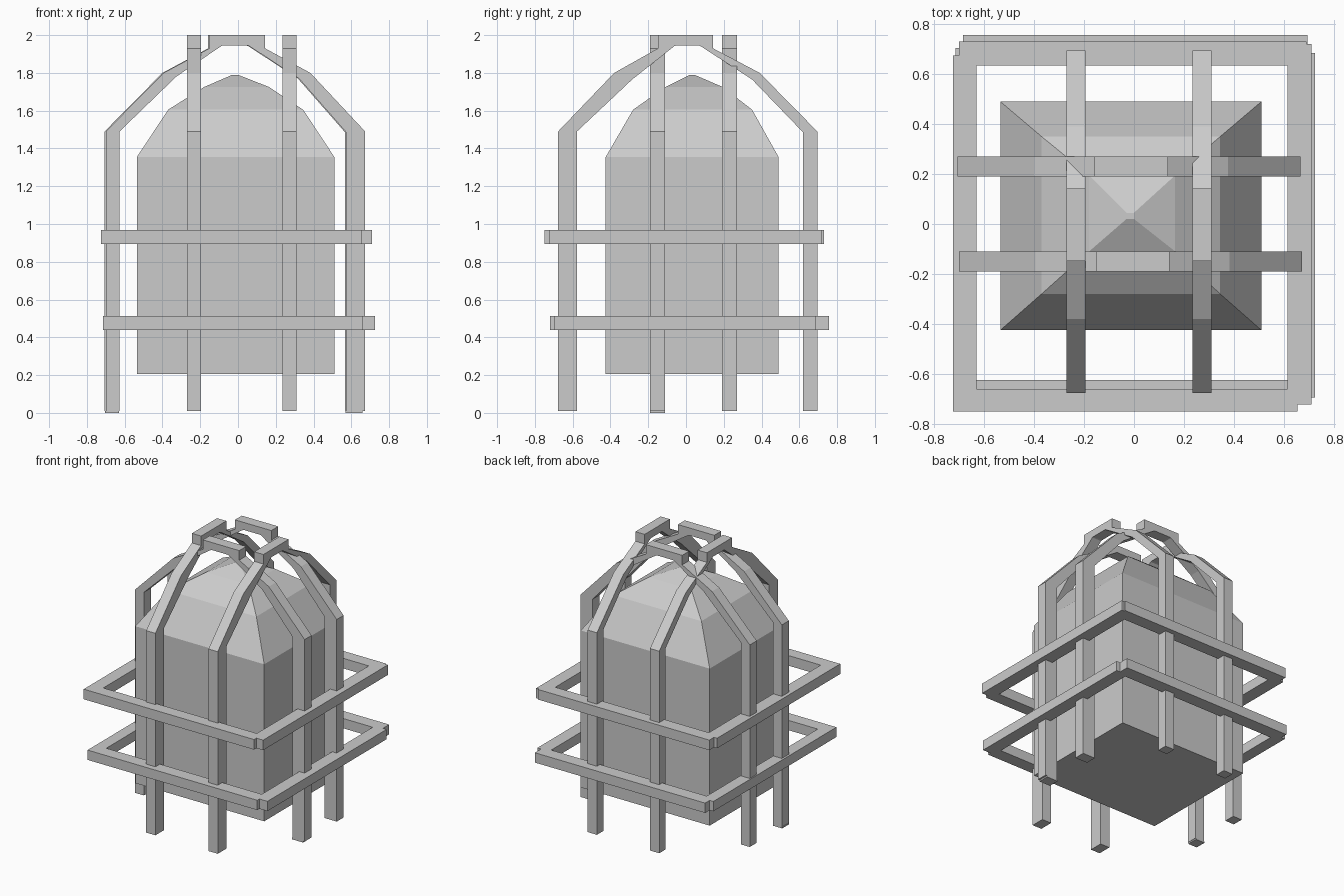
import bpy, bmesh

if "Cube" in bpy.data.objects:
    bpy.data.objects.remove(bpy.data.objects["Cube"])


def mesh_object(name, verts, faces):
    mesh = bpy.data.meshes.new(name)
    mesh.from_pydata(verts, [], faces)
    bm = bmesh.new()
    bm.from_mesh(mesh)
    bmesh.ops.recalc_face_normals(bm, faces=bm.faces)
    bm.to_mesh(mesh)
    bm.free()
    obj = bpy.data.objects.new(name, mesh)
    bpy.context.collection.objects.link(obj)
    return obj


def box(name, x, y, z):
    verts = [(a, b, c) for a in x for b in y for c in z]
    return mesh_object(name, verts, [(0, 1, 3, 2), (4, 6, 7, 5), (0, 4, 5, 1),
                                     (2, 3, 7, 6), (0, 2, 6, 4), (1, 5, 7, 3)])


def loft(name, rings):
    """Join equal-length rings of points into a closed skin."""
    n = len(rings[0])
    verts = [p for ring in rings for p in ring]
    faces = [(k * n + i, k * n + (i + 1) % n, (k + 1) * n + (i + 1) % n, (k + 1) * n + i)
             for k in range(len(rings) - 1) for i in range(n)]
    last = (len(rings) - 1) * n
    faces += [tuple(range(n)), tuple(range(last, last + n))]
    return mesh_object(name, verts, faces)


def rib(name, outer, inner, side, along_x):
    """Bent bar: outer and inner paths swept between the two side positions."""
    rings = []
    for (a, za), (b, zb) in zip(outer, inner):
        ring = [(a, side[0], za), (a, side[1], za), (b, side[1], zb), (b, side[0], zb)]
        rings.append(ring if along_x else [(s, u, z) for u, s, z in ring])
    return loft(name, rings)


# Stepped, tapering central body: x range, y range, height
levels = [(-0.535, 0.51, -0.425, 0.49, 0.205), (-0.535, 0.51, -0.425, 0.49, 1.355),
          (-0.37, 0.345, -0.28, 0.35, 1.605), (-0.18, 0.165, -0.11, 0.195, 1.725),
          (-0.03, 0.0, 0.02, 0.045, 1.79)]
loft("body", [[(x0, y0, z), (x1, y0, z), (x1, y1, z), (x0, y1, z)]
              for x0, x1, y0, y1, z in levels])

# Side-to-side ribs
for name, side, dx in (("front", (-0.19, -0.11), 0.003), ("back", (0.19, 0.27), -0.003)):
    outer = [(-0.703, 0.01), (-0.703, 1.49), (-0.397, 1.80), (-0.155, 1.93), (-0.155, 2.0),
             (0.14, 2.0), (0.14, 1.93), (0.38, 1.80), (0.67, 1.49), (0.67, 0.01)]
    inner = [(-0.63, 0.01), (-0.63, 1.49), (-0.33, 1.78), (-0.09, 1.943), (-0.08, 1.945),
             (0.045, 1.945), (0.055, 1.943), (0.32, 1.77), (0.57, 1.485), (0.57, 0.01)]
    rib(name + "_rib", [(u + dx, z) for u, z in outer], [(u + dx, z) for u, z in inner],
        side, True)

# Front-to-back ribs
for name, side in (("left", (-0.27, -0.195)), ("right", (0.235, 0.31))):
    outer = [(-0.677, 0.01), (-0.677, 1.49), (-0.38, 1.80), (-0.148, 1.93), (-0.148, 2.0),
             (0.143, 2.0), (0.143, 1.93), (0.39, 1.80), (0.695, 1.49), (0.695, 0.01)]
    inner = [(-0.577, 0.01), (-0.577, 1.49), (-0.285, 1.765), (-0.06, 1.943), (-0.05, 1.945),
             (0.065, 1.945), (0.075, 1.943), (0.35, 1.765), (0.62, 1.485), (0.62, 0.01)]
    rib(name + "_rib", outer, inner, side, False)

# Upper square hoop
z = (0.893, 0.967)
box("upper_hoop_front", (-0.725, 0.655), (-0.75, -0.66), z)
box("upper_hoop_back", (-0.70, 0.69), (0.635, 0.73), z)
box("upper_hoop_left", (-0.725, -0.63), (-0.75, 0.675), z)
box("upper_hoop_right", (0.615, 0.71), (-0.723, 0.72), z)

# Lower square hoop
z = (0.44, 0.512)
box("lower_hoop_front", (-0.715, 0.66), (-0.72, -0.625), z)
box("lower_hoop_back", (-0.685, 0.695), (0.66, 0.757), z)
box("lower_hoop_left", (-0.715, -0.63), (-0.72, 0.705), z)
box("lower_hoop_right", (0.63, 0.725), (-0.695, 0.685), z)

# Small feet lifting the legs off the ground
for name, x in (("left", (-0.703, -0.63)), ("right", (0.57, 0.66))):
    box("front_" + name + "_foot", x, (-0.19, -0.11), (0.0, 0.01))
